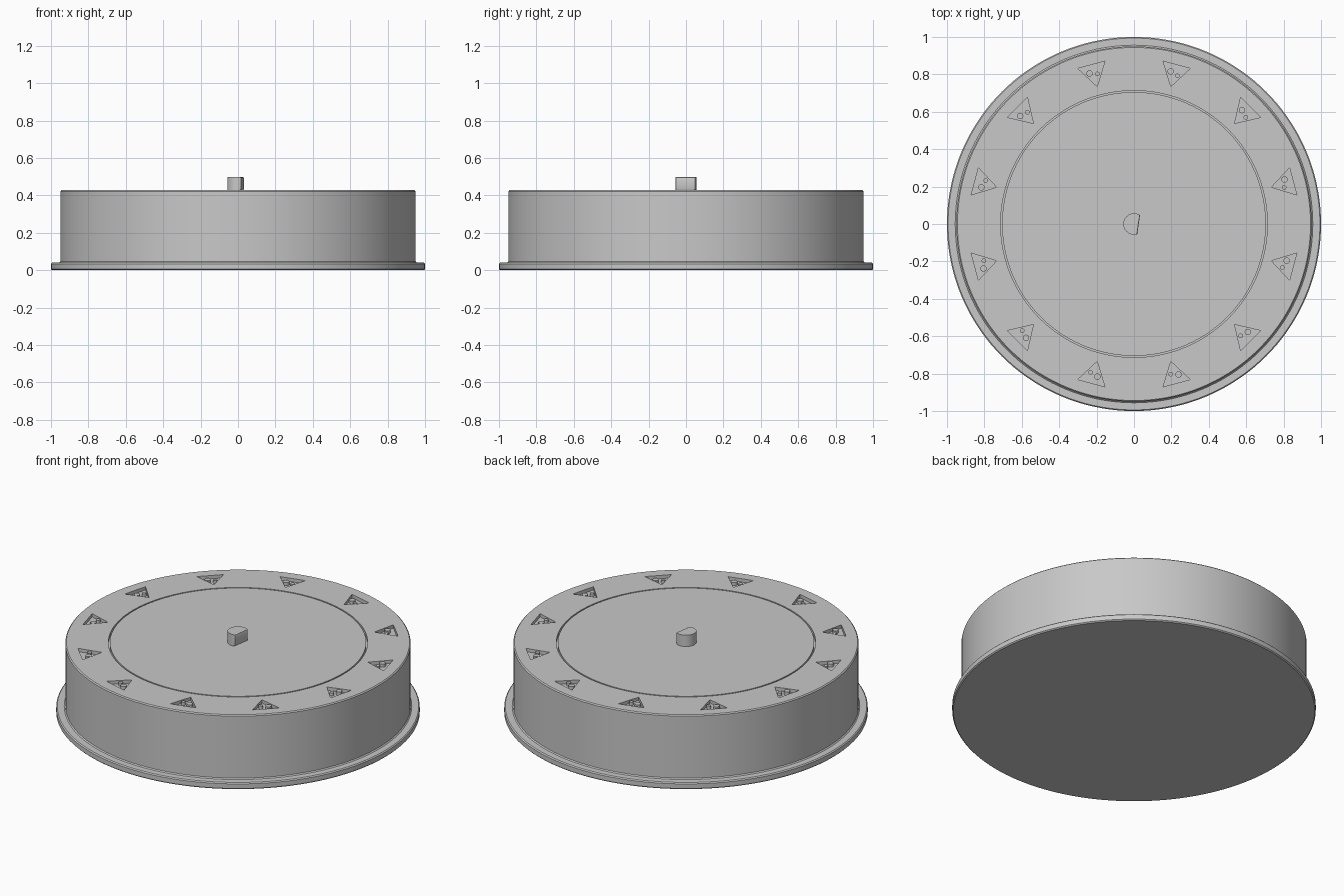
import bpy, bmesh
from math import cos, sin, radians, pi, acos

if "Cube" in bpy.data.objects:
    bpy.data.objects.remove(bpy.data.objects["Cube"], do_unlink=True)

grey = bpy.data.materials.new("plain grey")
grey.use_nodes = True
COLOUR = (0.58, 0.58, 0.58, 1)
grey.diffuse_color = COLOUR
grey.node_tree.nodes["Principled BSDF"].inputs["Base Color"].default_value = COLOUR


def make_object(name, bm):
    bmesh.ops.recalc_face_normals(bm, faces=bm.faces)
    mesh = bpy.data.meshes.new(name)
    bm.to_mesh(mesh)
    bm.free()
    mesh.materials.append(grey)
    ob = bpy.data.objects.new(name, mesh)
    bpy.context.collection.objects.link(ob)
    return ob


def activate(ob):
    bpy.ops.object.select_all(action='DESELECT')
    ob.select_set(True)
    bpy.context.view_layer.objects.active = ob


def smooth(ob):
    activate(ob)
    bpy.ops.object.shade_smooth_by_angle(angle=radians(30))


def lathe(name, profile, steps=144):
    """Spin an (r, z) profile about z; open ends are capped."""
    bm = bmesh.new()
    rings = [[bm.verts.new((r * cos(2 * pi * i / steps), r * sin(2 * pi * i / steps), z))
              for i in range(steps)] for r, z in profile]
    for a, b in zip(rings, rings[1:]):
        for i in range(steps):
            j = (i + 1) % steps
            bm.faces.new((a[i], a[j], b[j], b[i]))
    bm.faces.new(rings[0])
    bm.faces.new(rings[-1])
    return make_object(name, bm)


def add_prism(bm, outline, z0, z1):
    """Extrude a closed xy outline from z0 to z1."""
    low = [bm.verts.new((x, y, z0)) for x, y in outline]
    high = [bm.verts.new((x, y, z1)) for x, y in outline]
    n = len(outline)
    caps = [bm.faces.new(low[::-1]), bm.faces.new(high)]
    for i in range(n):
        j = (i + 1) % n
        bm.faces.new((low[i], low[j], high[j], high[i]))
    return caps


def around(angle, points):
    """Turn (radial, tangential) points to the given direction."""
    c, s = cos(angle), sin(angle)
    return [(r * c - t * s, r * s + t * c) for r, t in points]


def circle(r, t, radius, n=20):
    return [(r + radius * cos(2 * pi * i / n), t + radius * sin(2 * pi * i / n))
            for i in range(n)]


TOP, FLOOR = 0.428, 0.408
DIRECTIONS = [radians(15 + 30 * k) for k in range(12)]

# Drum with a foot flange and a ring groove in its top
drum = lathe("drum_body", [
    (0.994, 0), (1.0, 0.006), (1.0, 0.034), (0.994, 0.04),
    (0.956, 0.04), (0.95, 0.046),
    (0.95, TOP - 0.006), (0.944, TOP),
    (0.713, TOP), (0.713, FLOOR), (0.705, FLOOR), (0.705, TOP)])

# Triangular pockets cut into the rim of the top
bm = bmesh.new()
for a in DIRECTIONS:
    add_prism(bm, around(a, [(0.761, 0), (0.881, 0.075), (0.881, -0.075)]), FLOOR, TOP + 0.05)
cutter = make_object("pocket_cutter", bm)
cutter.hide_render = True
cut = drum.modifiers.new("pockets", 'BOOLEAN')
cut.operation = 'DIFFERENCE'
cut.solver = 'EXACT'
cut.object = cutter
activate(drum)
bpy.ops.object.modifier_apply(modifier=cut.name)
bpy.data.objects.remove(cutter, do_unlink=True)
smooth(drum)

# Two round studs standing in each pocket
bm = bmesh.new()
for a in DIRECTIONS:
    for r, t, radius in ((0.839, 0.022, 0.017), (0.826, -0.019, 0.012)):
        add_prism(bm, around(a, circle(r, t, radius)), FLOOR - 0.003, TOP - 0.002)
smooth(make_object("pocket_studs", bm))

# D-shaped drive shaft in the middle, its flat side slightly turned
RADIUS, FLAT, TURN = 0.057, 0.025, radians(-8.5)
half = acos(FLAT / RADIUS)
arc = [half + (2 * pi - 2 * half) * i / 32 for i in range(33)]
bm = bmesh.new()
caps = add_prism(bm, around(TURN, [(RADIUS * cos(a), RADIUS * sin(a)) for a in arc]),
                 TOP, 0.497)
rims = {e for f in caps for e in f.edges}
bmesh.ops.bevel(bm, geom=list(rims), offset=0.006, segments=2, profile=0.5, affect='EDGES')
smooth(make_object("drive_shaft", bm))
